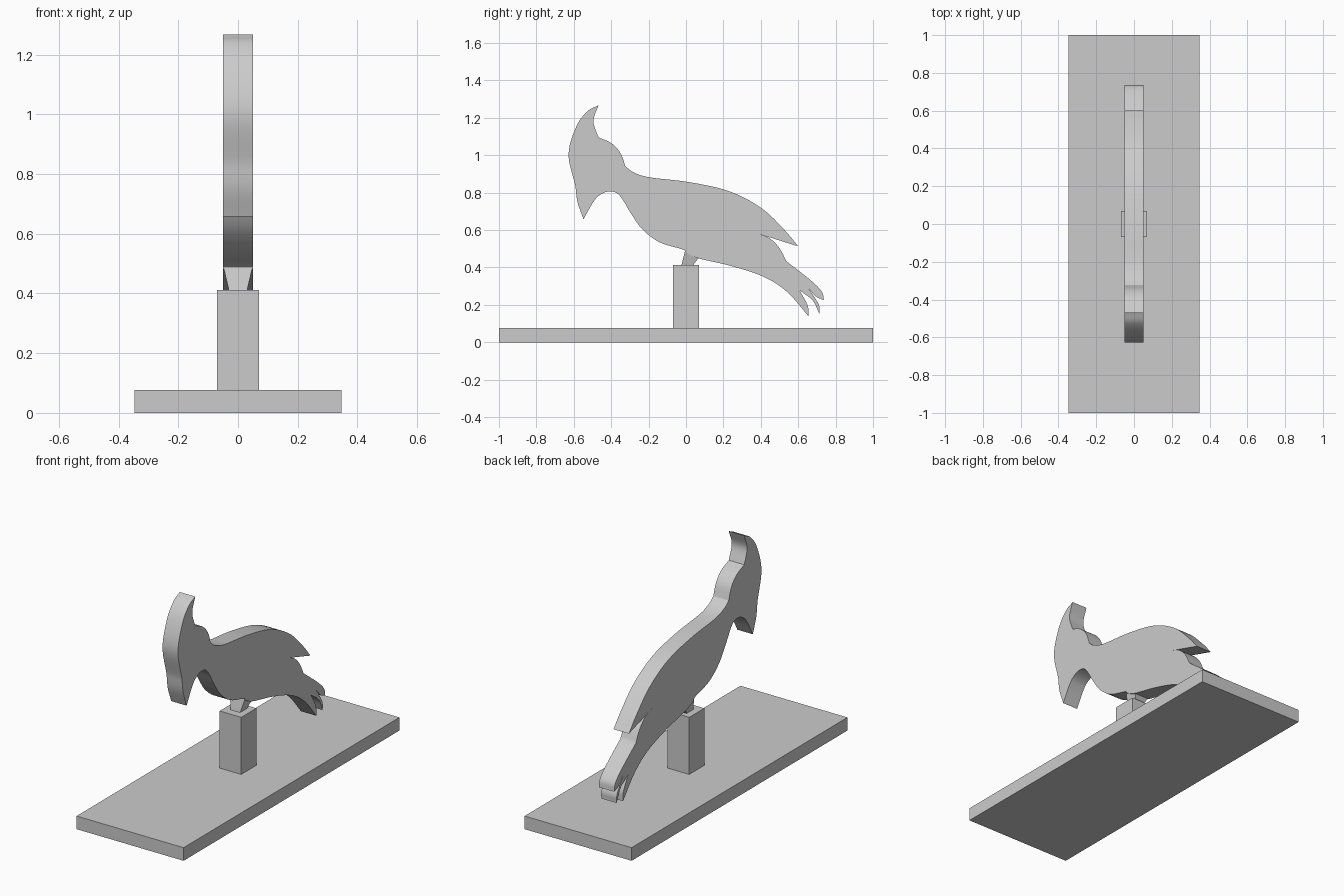
import bpy, bmesh
from mathutils import Vector

if "Cube" in bpy.data.objects:
    bpy.data.objects.remove(bpy.data.objects["Cube"])


def box(name, sx, sy, z0, z1):
    bpy.ops.mesh.primitive_cube_add(size=1, location=(0, 0, (z0 + z1) / 2))
    ob = bpy.context.object
    ob.name = name
    ob.scale = (sx, sy, z1 - z0)
    bpy.ops.object.transform_apply(location=False, rotation=False, scale=True)


def smooth_arc(pts, steps=6):
    """Catmull-Rom through pts, leaving out the last point."""
    p = [Vector(q) for q in pts]
    if len(p) == 2:
        return [p[0]]
    p = [p[0] * 2 - p[1]] + p + [p[-1] * 2 - p[-2]]
    out = []
    for a, b, c, d in zip(p, p[1:], p[2:], p[3:]):
        for i in range(steps):
            t = i / steps
            out.append(0.5 * (2 * b + (c - a) * t + (2 * a - 5 * b + 4 * c - d) * t**2
                              + (3 * b - a - 3 * c + d) * t**3))
    return out


def loft(name, rings):
    """Solid between two matching rings of points."""
    bm = bmesh.new()
    a, b = [[bm.verts.new(p) for p in r] for r in rings]
    n = len(a)
    for i in range(n):
        j = (i + 1) % n
        bm.faces.new((a[i], a[j], b[j], b[i]))
    caps = [bm.faces.new(a[::-1]), bm.faces.new(b)]
    bmesh.ops.recalc_face_normals(bm, faces=bm.faces)
    bmesh.ops.triangulate(bm, faces=caps)
    me = bpy.data.meshes.new(name)
    bm.to_mesh(me)
    bm.free()
    ob = bpy.data.objects.new(name, me)
    bpy.context.collection.objects.link(ob)
    return ob


# Base and post
box("base", 0.694, 2.0, 0, 0.077)
box("post", 0.14, 0.14, 0.077, 0.412)

# Bird silhouette (y, z): each arc runs from the previous sharp corner to the next
arcs = [
    [(-.527, 1.235), (-.586, 1.155), (-.628, 1.005), (-.591, .834)],          # face
    [(-.58, .749), (-.548, .658)],                                            # beak
    [(-.50, .743), (-.463, .786), (-.409, .807), (-.356, .786), (-.291, .684),
     (-.233, .604), (-.142, .535), (-.019, .497), (-.003, .481)],             # breast
    [(.067, .449), (.249, .406), (.42, .348), (.543, .267), (.655, .139)],    # underside
    [(.65, .198), (.607, .278)], [(.676, .225), (.714, .15)],                 # tail feathers
    [(.709, .203), (.655, .289)], [(.693, .246), (.737, .225)],
    [(.725, .273), (.66, .337), (.537, .433)],
    [(.50, .503), (.447, .556), (.377, .583)],                                # rump
    [(.60, .513)],                                                            # wing edge
    [(.527, .6), (.404, .717), (.233, .807), (.019, .856), (-.195, .882),
     (-.281, .909), (-.324, .941)],                                           # back
    [(-.35, 1.011), (-.398, 1.064), (-.468, 1.096)],                          # nape
    [(-.495, 1.182), (-.468, 1.267)],                                         # crest
]
outline, corner = [], arcs[-1][-1]
for arc in arcs:
    outline += smooth_arc([corner] + arc)
    corner = arc[-1]
bird = loft("bird_body", [[(x, y, z) for y, z in outline] for x in (-.05, .05)])
bpy.context.view_layer.objects.active = bird
bpy.ops.object.select_all(action='DESELECT')
bird.select_set(True)
bpy.ops.object.shade_smooth_by_angle(angle=0.5)

# Tapered leg between post and belly
side = [(-.025, .408, .03), (.035, .408, .03), (.068, .452, .042), (.03, .5, .049), (-.005, .49, .049)]
loft("leg", [[(s * w, y, z) for y, z, w in side] for s in (-1, 1)])
